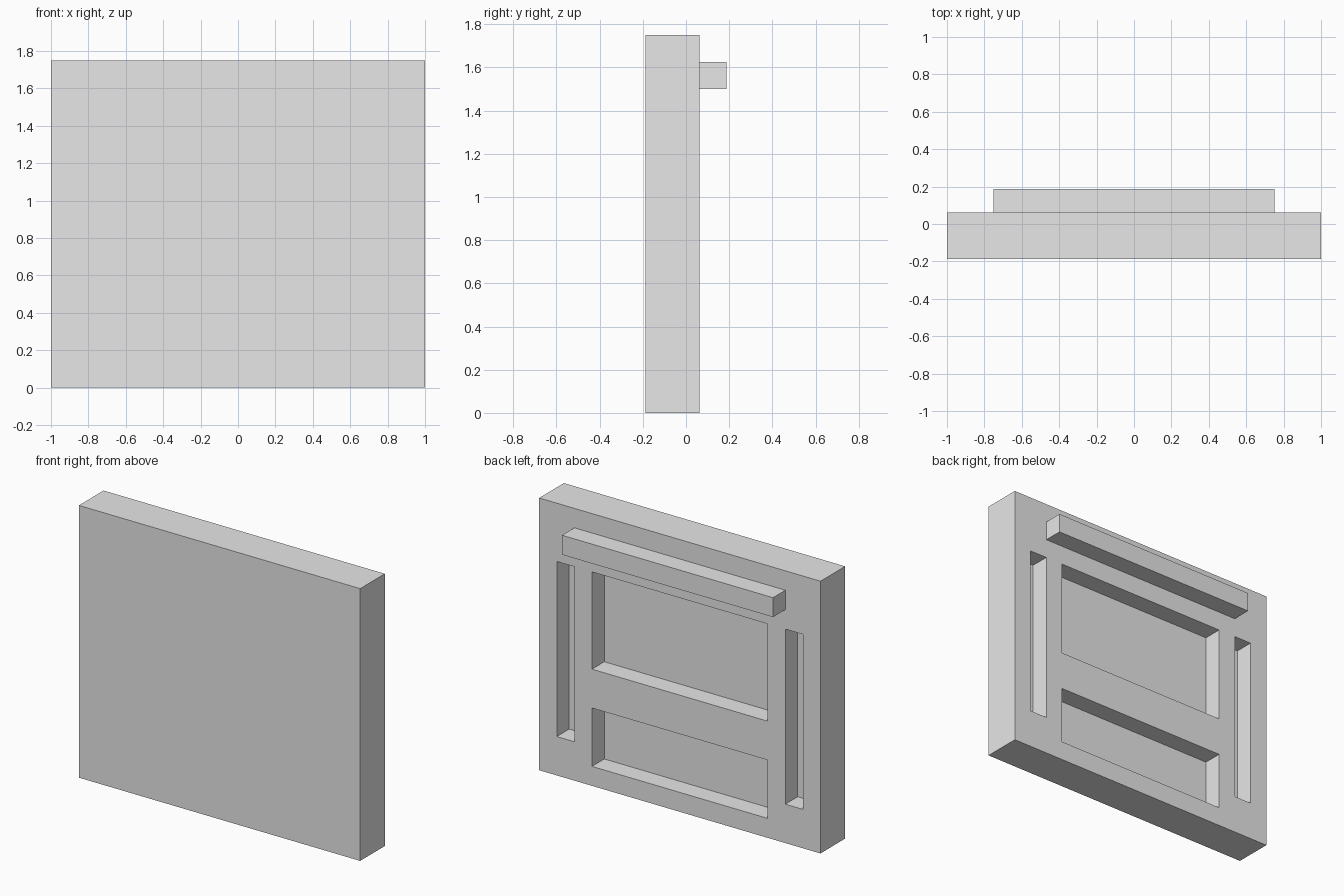
import bpy
import bmesh
from mathutils import Matrix, Vector

default_cube = bpy.data.objects.get("Cube")
if default_cube:
    bpy.data.objects.remove(default_cube, do_unlink=True)

grey = bpy.data.materials.new("light_grey")
grey.use_nodes = True
grey.diffuse_color = (0.8, 0.8, 0.8, 1)
for node in grey.node_tree.nodes:
    if node.type == "BSDF_PRINCIPLED":
        node.inputs["Base Color"].default_value = grey.diffuse_color


def boxes(name, bounds):
    """One object made of boxes given as (low corner, high corner) pairs."""
    bm = bmesh.new()
    for low, high in bounds:
        low, high = Vector(low), Vector(high)
        place = Matrix.Translation((low + high) / 2) @ Matrix.Diagonal((*(high - low), 1))
        bmesh.ops.create_cube(bm, size=1, matrix=place)
    mesh = bpy.data.meshes.new(name)
    bm.to_mesh(mesh)
    bm.free()
    mesh.materials.append(grey)
    obj = bpy.data.objects.new(name, mesh)
    bpy.context.collection.objects.link(obj)
    return obj


FRONT, FLOOR, BACK, RAIL_BACK = -0.1875, -0.0625, 0.0625, 0.1875

# Slab and the rail along its back
slab = boxes("slab", [((-1, FRONT, 0), (1, BACK, 1.75))])
boxes("back_rail", [((-0.75, BACK, 1.5), (0.75, RAIL_BACK, 1.625))])

# Recesses in the back: two wide panels and two narrow side slots
openings = [(-0.625, 0.625, 0.75, 1.375), (-0.625, 0.625, 0.125, 0.5),
            (0.75, 0.875, 0.25, 1.375), (-0.875, -0.75, 0.25, 1.375)]
cutter = boxes("recess_cutter", [((x0, FLOOR, z0), (x1, BACK + 0.1, z1))
                                 for x0, x1, z0, z1 in openings])
cutter.hide_render = True
cut = slab.modifiers.new("recesses", "BOOLEAN")
cut.operation = "DIFFERENCE"
cut.solver = "EXACT"
cut.object = cutter

# Bake the cut and discard the cutter
bpy.context.view_layer.objects.active = slab
slab.select_set(True)
bpy.ops.object.modifier_apply(modifier=cut.name)
bpy.data.objects.remove(cutter, do_unlink=True)
